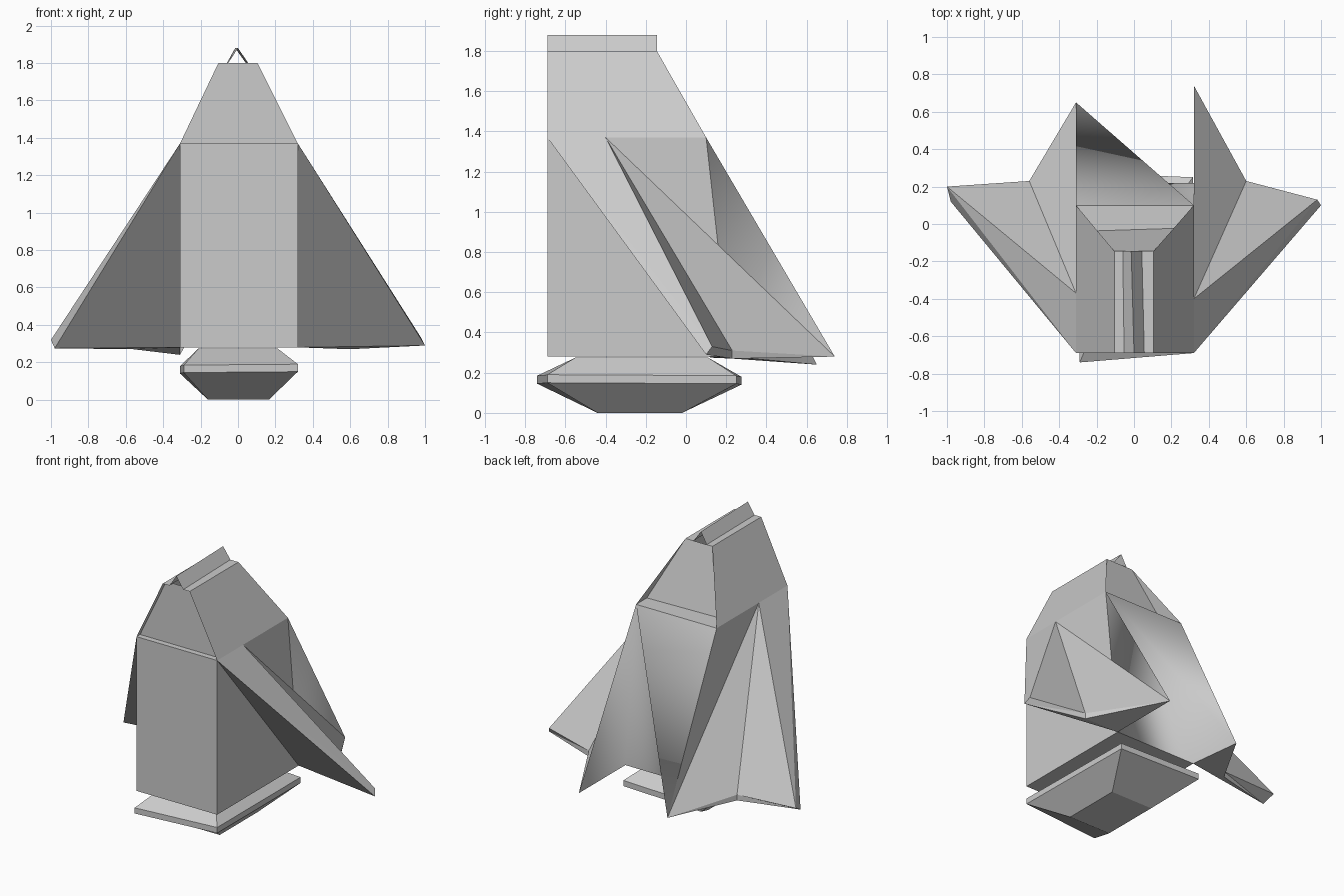
import bpy, bmesh

if "Cube" in bpy.data.objects:
    bpy.data.objects.remove(bpy.data.objects["Cube"])


def build(name, verts, faces, smooth=False):
    """Low-poly object from a handful of corner points."""
    me = bpy.data.meshes.new(name)
    me.from_pydata(verts, [], faces)
    bm = bmesh.new()
    bm.from_mesh(me)
    bmesh.ops.recalc_face_normals(bm, faces=bm.faces)
    for f in bm.faces:
        f.smooth = smooth
    bm.to_mesh(me)
    bm.free()
    ob = bpy.data.objects.new(name, me)
    bpy.context.collection.objects.link(ob)
    return ob


def loft(name, rings):
    """Closed solid through rings with equal point counts."""
    n = len(rings[0])
    verts = [p for r in rings for p in r]
    faces = [tuple(range(n)), tuple(range(len(verts) - n, len(verts)))]
    for k in range(len(rings) - 1):
        for i in range(n):
            a, b = k * n + i, k * n + (i + 1) % n
            faces.append((a, b, b + n, a + n))
    return build(name, verts, faces)


def rect(x0, x1, y0, y1, z):
    return [(x0, y0, z), (x1, y0, z), (x1, y1, z), (x0, y1, z)]


L, R, F, TOP, LOW = -0.31, 0.32, -0.69, 1.37, 0.28

# Tapered base, slightly skewed at the rim
rim = [(-0.29, -0.74, 0.185), (R, -0.69, 0.19),
       (0.315, 0.25, 0.185), (L, 0.275, 0.18)]
loft("base", [
    rect(-0.16, 0.165, -0.44, -0.02, 0.0),
    [(x, y, z - 0.04) for x, y, z in rim],
    rim,
    rect(-0.21, 0.21, -0.55, 0.11, 0.275),
])

# Main body: front, side walls, floor and top deck
build("body",
      [(L, F, LOW), (R, F, LOW), (R, 0.22, LOW), (L, 0.22, LOW),
       (L, F, TOP), (R, F, TOP), (R, 0.10, TOP), (L, 0.10, TOP)],
      [(0, 1, 2, 3), (4, 5, 6, 7), (0, 1, 5, 4), (1, 2, 6, 5),
       (0, 3, 7, 4)])

# Folded back panel with the flaps behind the fins
build("back_panel",
      [(R, 0.10, TOP), (L, 0.10, TOP), (L, 0.65, 0.24),
       (L, 0.22, LOW), (R, 0.22, LOW), (R, 0.74, LOW)],
      [(0, 1, 2), (0, 2, 3), (0, 3, 4), (0, 4, 5)], smooth=True)
build("left_flap", [(L, 0.10, TOP), (L, 0.65, 0.24), (L, 0.22, LOW)],
      [(0, 1, 2)])


# Swept side fins, hollowed in front so the body wall stays visible
def fin(name, x, top_y, tip_low, tip_high, notch, tail):
    notch_low = (notch[0], notch[1], notch[2] - 0.04)
    verts = [(x, F, TOP), (x, 0.22, LOW), (x, top_y, TOP),
             tip_low, tip_high, notch, notch_low, tail]
    build(name, verts, [
        (0, 1, 3), (0, 3, 4), (0, 4, 2), (2, 4, 5), (2, 5, 7),
        (3, 6, 5), (3, 5, 4), (5, 6, 7), (3, 1, 6), (6, 1, 7)])


fin("right_fin", R, -0.40, (1.0, 0.10, 0.29), (0.98, 0.13, 0.33),
    (0.60, 0.23, 0.31), (R, 0.74, LOW))
fin("left_fin", L, -0.37, (-0.98, 0.12, 0.275), (-1.0, 0.20, 0.32),
    (-0.56, 0.23, 0.31), (L, 0.65, 0.24))

# Roof sheet: one folded profile with an open ridge and slanted rear end
# (x at front, x at rear, z, y at rear)
profile = [(L, L, TOP, 0.10), (-0.105, -0.105, 1.8, -0.145),
           (-0.053, -0.06, 1.8, -0.145), (0.0, -0.015, 1.88, -0.145),
           (0.055, 0.042, 1.8, -0.145), (0.105, 0.105, 1.8, -0.145),
           (R, R, TOP, 0.10)]
n = len(profile)
build("roof",
      [(a, F, z) for a, b, z, y in profile]
      + [(b, y, z) for a, b, z, y in profile],
      [(i, i + 1, i + 1 + n, i + n) for i in range(n - 1)])

# Gable panels recessed behind flat ledges
for name, foot_l, foot_r, head in (("front_gable", -0.65, -0.65, -0.65),
                                   ("back_gable", -0.04, -0.02, -0.145)):
    build(name,
          [(L, foot_l, TOP), (R, foot_r, TOP),
           (0.105, head, 1.8), (-0.105, head, 1.8)],
          [(0, 1, 2, 3)])
